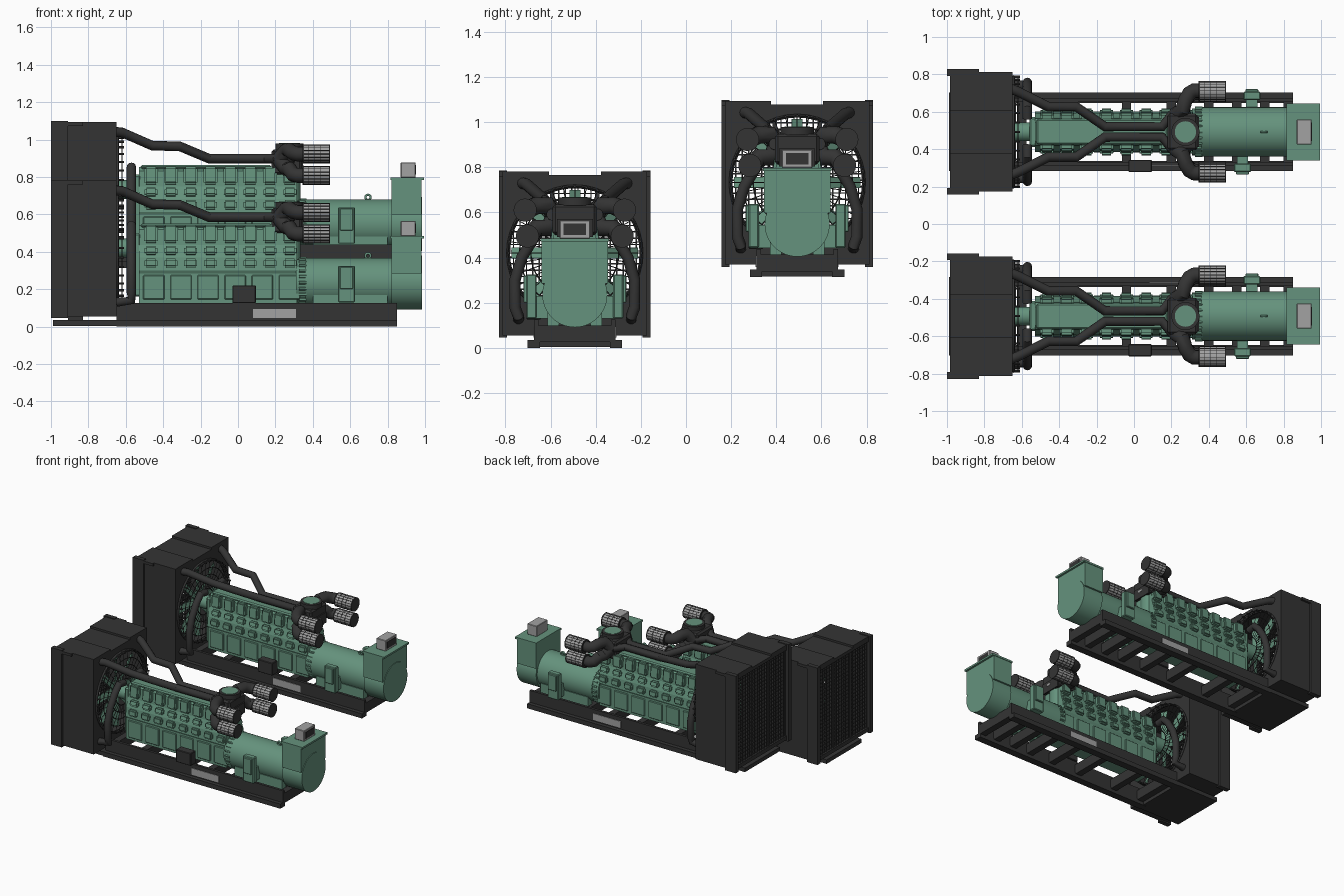
import bpy, bmesh, math
from mathutils import Vector, Matrix

cube = bpy.data.objects.get("Cube")
if cube:
    bpy.data.objects.remove(cube)


def material(name, rgb):
    m = bpy.data.materials.new(name)
    m.use_nodes = True
    m.diffuse_color = (*rgb, 1)
    m.node_tree.nodes["Principled BSDF"].inputs["Base Color"].default_value = (*rgb, 1)
    return m


GREEN = material("machine green", (0.13, 0.29, 0.205))
DARK = material("charcoal", (0.034, 0.034, 0.034))
GREY = material("light grey", (0.36, 0.36, 0.36))

parts = []


def finish(name, bm, mat, smooth=True):
    bmesh.ops.recalc_face_normals(bm, faces=bm.faces)
    me = bpy.data.meshes.new(name)
    bm.to_mesh(me)
    bm.free()
    me.materials.append(mat)
    if smooth:
        me.shade_smooth()
        me.set_sharp_from_angle(angle=math.radians(35))
    ob = bpy.data.objects.new(name, me)
    bpy.context.collection.objects.link(ob)
    parts.append(ob)
    return ob


def add_box(bm, x, y, z, tilt=0):
    """Box from (low, high) ranges, optionally tilted about its own x axis."""
    mid = Vector([(a + b) / 2 for a, b in (x, y, z)])
    size = [abs(b - a) for a, b in (x, y, z)]
    mat = Matrix.Translation(mid) @ Matrix.Rotation(tilt, 4, 'X') @ Matrix.Diagonal((*size, 1))
    return bmesh.ops.create_cube(bm, size=1, matrix=mat)["verts"]


def box(name, x, y, z, mat, bevel=0):
    bm = bmesh.new()
    add_box(bm, x, y, z)
    if bevel:
        bmesh.ops.bevel(bm, geom=bm.edges[:], offset=bevel, segments=1, affect='EDGES')
    return finish(name, bm, mat, False)


def add_cyl(bm, p, q, r, r2=None, n=32):
    p, q = Vector(p), Vector(q)
    rot = (q - p).to_track_quat('Z', 'Y').to_matrix().to_4x4()
    bmesh.ops.create_cone(bm, cap_ends=True, segments=n, radius1=r, radius2=r if r2 is None else r2,
                          depth=(q - p).length, matrix=Matrix.Translation((p + q) / 2) @ rot)


def cyl(name, p, q, r, mat, r2=None, n=32):
    bm = bmesh.new()
    add_cyl(bm, p, q, r, r2, n)
    return finish(name, bm, mat)


def tube(name, pts, r, mat, cyclic=False):
    """Round pipe along a path, turned into a mesh."""
    cu = bpy.data.curves.new(name, 'CURVE')
    cu.dimensions = '3D'
    cu.bevel_depth, cu.bevel_resolution, cu.use_fill_caps = r, 4, True
    sp = cu.splines.new('POLY')
    sp.points.add(len(pts) - 1)
    for pt, co in zip(sp.points, pts):
        pt.co = (*co, 1)
    sp.use_cyclic_u = cyclic
    ob = bpy.data.objects.new(name, cu)
    bpy.context.collection.objects.link(ob)
    bpy.context.view_layer.update()
    bm = bmesh.new()
    bm.from_mesh(ob.to_mesh())
    bpy.data.objects.remove(ob)
    return finish(name, bm, mat)


def ring(x, r, n=40):
    return [(x, r * math.cos(2 * math.pi * i / n), FAN_Z + r * math.sin(2 * math.pi * i / n)) for i in range(n)]


def extrude_x(name, profile, x0, x1, mat):
    bm = bmesh.new()
    f = bm.faces.new([bm.verts.new((x0, y, z)) for y, z in profile])
    top = bmesh.ops.extrude_face_region(bm, geom=[f])["geom"]
    bmesh.ops.translate(bm, vec=(x1 - x0, 0, 0), verts=[v for v in top if isinstance(v, bmesh.types.BMVert)])
    return finish(name, bm, mat, False)


FAN_Z = 0.42
SIDES = ((-1, "right"), (1, "left"))

# base frame: flanged rails, cross members and the plate under the radiator
for s, side in SIDES:
    box(side + "_rail_flange", (-0.65, 0.85), (s * 0.155, s * 0.21), (0, 0.035), DARK)
    box(side + "_rail_web", (-0.65, 0.85), (s * 0.16, s * 0.18), (0.03, 0.125), DARK)
    box(side + "_rail_plate", (0.08, 0.31), (s * 0.18, s * 0.184), (0.045, 0.095), GREY)
bm = bmesh.new()
for x in (-0.6, -0.36, -0.04, 0.2, 0.4, 0.55, 0.7, 0.825):
    add_box(bm, (x - 0.025, x + 0.025), (-0.17, 0.17), (0.025, 0.1))
finish("cross_members", bm, DARK, False)
box("radiator_base_plate", (-0.99, -0.63), (-0.21, 0.21), (0.004, 0.034), DARK)
box("radiator_foot", (-0.91, -0.83), (-0.18, 0.18), (0.03, 0.08), DARK)
box("frame_control_box", (-0.03, 0.095), (-0.215, -0.15), (0.125, 0.22), DARK, 0.004)

# radiator housing: walls, end flanges, raised top corners and a front plate with a round opening
for s, side in SIDES:
    box(side + "_radiator_wall", (-0.985, -0.65), (s * 0.3, s * 0.32), (0.065, 0.775), DARK)
    box(side + "_radiator_flange", (-1.0, -0.91), (s * 0.3, s * 0.335), (0.045, 0.785), DARK)
    box(side + "_flange_top", (-0.91, -0.83), (s * 0.3, s * 0.335), (0.76, 0.78), DARK)
    box(side + "_radiator_top", (-0.985, -0.65), (s * 0.115, s * 0.32), (0.74, 0.78), DARK)
box("radiator_top_middle", (-0.985, -0.65), (-0.12, 0.12), (0.74, 0.765), DARK)
box("radiator_floor", (-0.985, -0.65), (-0.32, 0.32), (0.055, 0.085), DARK)

bm = bmesh.new()
n = 48
inner, outer = [], []
for i in range(n):
    c, s = math.cos(2 * math.pi * i / n), math.sin(2 * math.pi * i / n)
    k = 0.318 / max(abs(c), abs(s))
    inner.append(bm.verts.new((-0.65, 0.295 * c, FAN_Z + 0.295 * s)))
    outer.append(bm.verts.new((-0.65, k * c, FAN_Z + k * s * 1.08)))
for i in range(n):
    j = (i + 1) % n
    bm.faces.new((inner[i], inner[j], outer[j], outer[i]))
top = bmesh.ops.extrude_face_region(bm, geom=bm.faces[:])["geom"]
bmesh.ops.translate(bm, vec=(-0.012, 0, 0), verts=[v for v in top if isinstance(v, bmesh.types.BMVert)])
finish("radiator_front_plate", bm, DARK, False)

# rear grille
bm = bmesh.new()
for i in range(22):
    y = -0.3 + i * 0.6 / 21
    w = 0.01 if i % 7 == 0 else 0.003
    add_box(bm, (-0.975, -0.96), (y - w, y + w), (0.08, 0.75))
for i in range(24):
    z = 0.09 + i * 0.65 / 23
    add_box(bm, (-0.97, -0.955), (-0.3, 0.3), (z - 0.003, z + 0.003))
finish("rear_grille", bm, DARK, False)

# fan, shaft and guard
bm = bmesh.new()
for i in range(8):
    vs = add_box(bm, (-0.69, -0.684), (-0.025, 0.025), (0.04, 0.28))
    bmesh.ops.rotate(bm, verts=vs, cent=(-0.687, 0, 0), matrix=Matrix.Rotation(0.35, 3, 'Z'))
    bmesh.ops.rotate(bm, verts=vs, cent=(0, 0, 0), matrix=Matrix.Rotation(i * math.pi / 4, 3, 'X'))
    bmesh.ops.translate(bm, verts=vs, vec=(0, 0, FAN_Z))
finish("fan_blades", bm, GREEN, False)
cyl("fan_shaft", (-0.71, 0, FAN_Z), (-0.52, 0, FAN_Z), 0.05, GREEN)
for i, r in enumerate((0.295, 0.245, 0.195, 0.145, 0.095)):
    tube("guard_ring_%d" % i, ring(-0.62, r), 0.003, DARK, True)
tube("guard_rim", ring(-0.645, 0.295), 0.008, DARK, True)
bm = bmesh.new()
for i in range(36):
    a = 2 * math.pi * i / 36
    c, s = math.cos(a), math.sin(a)
    add_cyl(bm, (-0.62, 0.09 * c, FAN_Z + 0.09 * s), (-0.62, 0.295 * c, FAN_Z + 0.295 * s), 0.002, n=6)
    add_cyl(bm, (-0.65, 0.295 * c, FAN_Z + 0.295 * s), (-0.61, 0.295 * c, FAN_Z + 0.295 * s), 0.006, n=6)
finish("guard_spokes", bm, DARK, False)

# engine block with two inclined banks
half = [(0.1, 0.125), (0.1, 0.285), (0.108, 0.3), (0.1, 0.37), (0.078, 0.435), (0.072, 0.52), (0.05, 0.54)]
extrude_x("engine_block", half + [(-y, z) for y, z in reversed(half)], -0.53, 0.315, GREEN)
box("engine_top_cover", (-0.52, 0.18), (-0.068, 0.068), (0.53, 0.55), GREEN, 0.008)
box("engine_front_housing", (-0.56, -0.52), (-0.08, 0.08), (0.16, 0.5), GREEN, 0.01)

for s, side in SIDES:
    # cylinder covers: three rows of eight
    for row, (y, z, h, tilt, w) in enumerate(((0.084, 0.495, 0.095, 0.1, 0.075),
                                              (0.089, 0.405, 0.046, 0.35, 0.07),
                                              (0.104, 0.338, 0.05, 0.12, 0.07))):
        bm = bmesh.new()
        for i in range(8):
            x = -0.465 + i * 0.106
            add_box(bm, (x - w / 2, x + w / 2), (s * (y - 0.02), s * (y + 0.02)), (z - h / 2, z + h / 2), s * tilt)
        bmesh.ops.bevel(bm, geom=bm.edges[:], offset=0.01, segments=2, affect='EDGES')
        finish("%s_cylinder_covers_%d" % (side, row), bm, GREEN)
    # crankcase doors
    bm = bmesh.new()
    for i in range(6):
        x = -0.45 + i * 0.145
        add_box(bm, (x - 0.057, x + 0.057), (s * 0.098, s * 0.11), (0.145, 0.275))
    bmesh.ops.bevel(bm, geom=bm.edges[:], offset=0.004, segments=1, affect='EDGES')
    finish(side + "_crankcase_doors", bm, GREEN, False)

    # coolant pipe from radiator top to the turbo group
    y = [s * v for v in (0.235, 0.215, 0.135, 0.135, 0.028, 0.028, 0.09, 0.1)]
    tube(side + "_upper_pipe", list(zip((-0.67, -0.62, -0.46, -0.31, -0.155, 0.15, 0.2, 0.3), y,
         (0.73, 0.725, 0.655, 0.65, 0.585, 0.585, 0.585, 0.59))), 0.026, DARK)
    # lower coolant hose bending around the fan
    tube(side + "_lower_hose", [(-0.57, s * a, b) for a, b in
         ((0.07, 0.53), (0.13, 0.54), (0.18, 0.49), (0.235, 0.4), (0.265, 0.3), (0.265, 0.18), (0.25, 0.14))]
         + [(-0.65, s * 0.25, 0.13)], 0.025, DARK)

    # air intakes: elbow, filter body, dark end caps and bands
    for tag, z, yy, zs in (("upper", 0.61, 0.22, 0.63), ("lower", 0.495, 0.21, 0.53)):
        tube("%s_%s_elbow" % (side, tag), [(0.22, s * 0.09, 0.58), (0.26, s * 0.12, zs), (0.275, s * 0.17, zs),
             (0.295, s * (yy - 0.015), z + 0.005), (0.32, s * yy, z), (0.36, s * yy, z)], 0.04, DARK)
        cyl("%s_%s_filter" % (side, tag), (0.352, s * yy, z), (0.488, s * yy, z), 0.049, GREY)
        bm = bmesh.new()
        for x in (0.346, 0.378, 0.41, 0.442, 0.486):
            w = 0.007 if x in (0.346, 0.486) else 0.002
            add_cyl(bm, (x, s * yy, z), (x + w, s * yy, z), 0.051)
        for i in range(16):
            a = 2 * math.pi * i / 16
            c, d = 0.049 * math.cos(a), 0.049 * math.sin(a)
            add_cyl(bm, (0.35, s * yy + c, z + d), (0.49, s * yy + c, z + d), 0.002, n=6)
        finish("%s_%s_filter_bands" % (side, tag), bm, DARK)

    # generator side terminal box and its bracket
    x = 0.58 if s < 0 else 0.63
    box(side + "_terminal_box", (x - 0.045, x + 0.045), (s * 0.17, s * 0.215), (0.13, 0.325), GREEN, 0.005)
    box(side + "_terminal_lid", (x - 0.035, x + 0.035), (s * 0.21, s * 0.228), (0.2, 0.32), GREEN, 0.004)
    box(side + "_terminal_bracket", (x - 0.03, x + 0.03), (s * 0.1, s * 0.18), (0.13, 0.23), GREEN)
    box(side + "_generator_foot", (0.4, 0.8), (s * 0.07, s * 0.12), (0.1, 0.17), GREEN)

# turbo group with control panel
box("turbo_housing", (0.18, 0.34), (-0.098, 0.098), (0.5, 0.635), DARK, 0.012)
cyl("turbo_drum", (0.275, 0, 0.63), (0.275, 0, 0.665), 0.075, DARK)
cyl("turbo_cap", (0.275, 0, 0.66), (0.275, 0, 0.668), 0.057, GREEN)
box("control_panel", (0.34, 0.348), (-0.08, 0.08), (0.49, 0.57), DARK)
box("panel_display", (0.348, 0.35), (-0.03, 0.005), (0.535, 0.55), GREY)
cyl("turbo_support", (0.275, 0, 0.36), (0.275, 0, 0.52), 0.06, GREEN)

# generator
GZ = 0.235
cyl("flywheel_housing", (0.31, 0, GZ), (0.37, 0, GZ), 0.125, GREEN)
bm = bmesh.new()
for i in range(24):
    a = 2 * math.pi * i / 24
    y, z = 0.127 * math.cos(a), GZ + 0.127 * math.sin(a)
    add_cyl(bm, (0.325, y, z), (0.365, y, z), 0.009, n=6)
finish("flywheel_bolts", bm, GREEN, False)
cyl("generator_barrel", (0.36, 0, GZ), (0.83, 0, GZ), 0.132, GREEN, n=48)
cyl("generator_end_drum", (0.82, 0, GZ), (0.985, 0, GZ), 0.144, GREEN, n=48)
box("generator_terminal_cabinet", (0.82, 0.98), (-0.148, 0.148), (0.285, 0.475), GREEN)
box("cabinet_lid", (0.815, 0.995), (-0.152, 0.152), (0.47, 0.484), GREEN)
box("cabinet_top_box", (0.87, 0.95), (-0.067, 0.067), (0.484, 0.565), GREY, 0.003)
box("top_box_panel", (0.95, 0.953), (-0.05, 0.05), (0.5, 0.55), DARK)
tube("lifting_eye", [(0.695 + 0.014 * math.cos(a * math.pi / 6), 0, 0.378 + 0.014 * math.sin(a * math.pi / 6))
                     for a in range(12)], 0.006, GREEN, True)

# place the first set low at the front, and a second one higher at the back
for ob in parts:
    twin = ob.copy()
    twin.name = "rear_" + ob.name
    bpy.context.collection.objects.link(twin)
    ob.location = (0, -0.4925, 0)
    twin.location = (0, 0.4925, 0.313)
    ob.name = "front_" + ob.name
